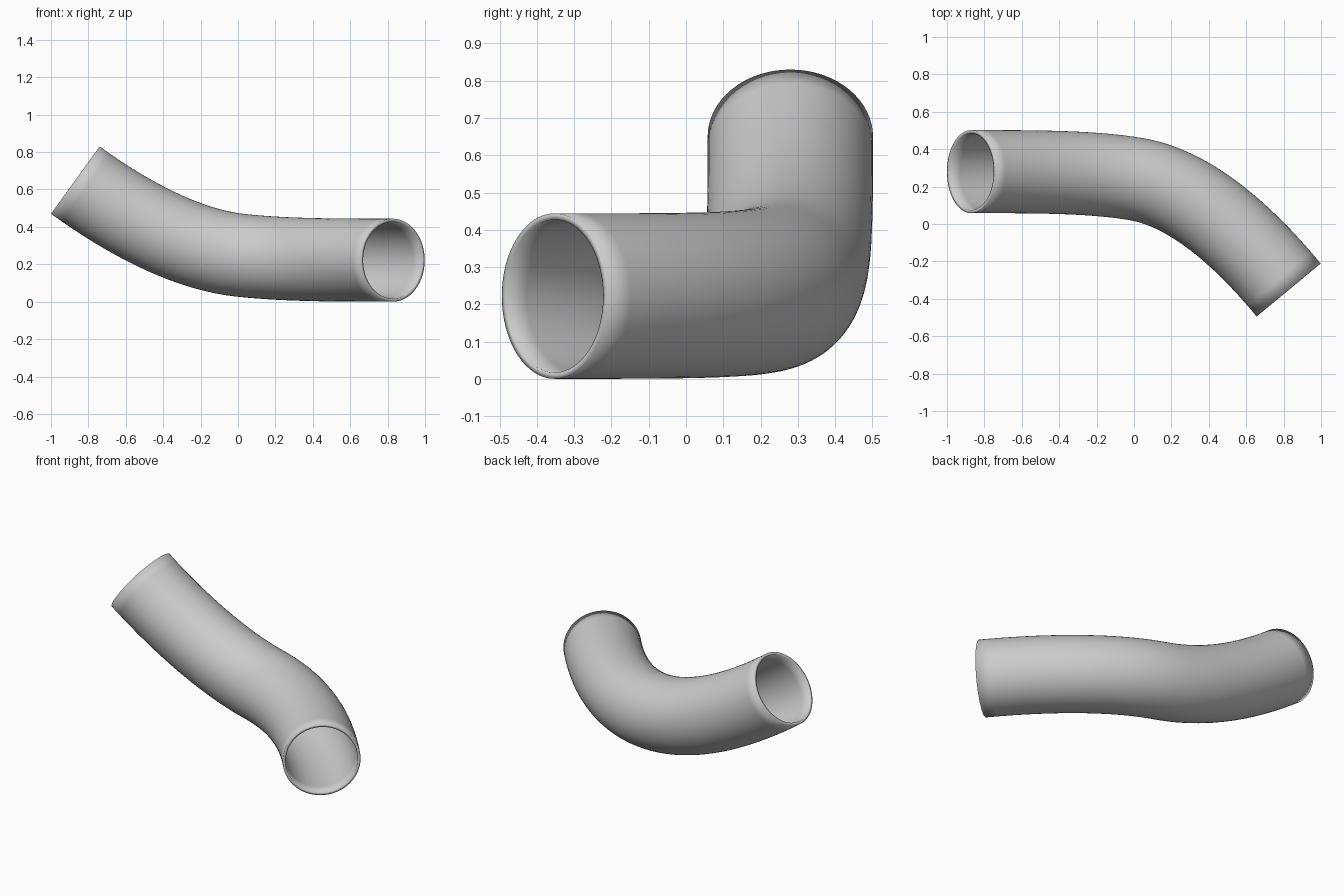
import bpy, bmesh
from math import sin, cos, pi
from mathutils import Vector

if "Cube" in bpy.data.objects:
    bpy.data.objects.remove(bpy.data.objects["Cube"])

R_OUT, R_IN = 0.222, 0.205
STEPS, SIDES = 36, 64

# Centre line: two straight runs joined by a double bend
P = [Vector(p) for p in ((-0.87, 0.28, 0.65), (-0.277, 0.28, 0.222),
                         (0.304, 0.28, 0.222), (0.827, -0.353, 0.222))]
MID = (P[1] + P[2]) / 2


def quad(a, b, c, s):
    return a * (1 - s) ** 2 + b * 2 * s * (1 - s) + c * s * s


def path(t):
    soft = (P[0] * (1 - t) ** 3 + P[1] * 3 * t * (1 - t) ** 2
            + P[2] * 3 * t * t * (1 - t) + P[3] * t ** 3)
    if t < 0.5:
        tight = quad(P[0], P[1], MID, 2 * t)
    else:
        tight = quad(MID, P[2], P[3], 2 * t - 1)
    return (soft + tight) / 2


# Tangents, with exact directions at both ends
pts = [path(i / STEPS) for i in range(STEPS + 1)]
tans = [(pts[min(i + 1, STEPS)] - pts[max(i - 1, 0)]).normalized()
        for i in range(STEPS + 1)]
tans[0] = (P[1] - P[0]).normalized()
tans[-1] = (P[3] - P[2]).normalized()

bm = bmesh.new()


def ring(p, t, r):
    side = t.cross(Vector((0, 0, 1))).normalized()
    up = side.cross(t)
    return [bm.verts.new(p + r * (side * cos(a) + up * sin(a)))
            for a in (2 * pi * k / SIDES for k in range(SIDES))]


# Outer wall forward, inner wall back, closed into a hollow loop with rims
outer = [ring(p, t, R_OUT) for p, t in zip(pts, tans)]
inner = [ring(p, t, R_IN) for p, t in zip(pts, tans)]
loop = outer + inner[::-1]
for i, a in enumerate(loop):
    b = loop[(i + 1) % len(loop)]
    for k in range(SIDES):
        n = (k + 1) % SIDES
        bm.faces.new((a[k], a[n], b[n], b[k]))
bmesh.ops.recalc_face_normals(bm, faces=bm.faces)
for f in bm.faces:
    f.smooth = True

mesh = bpy.data.meshes.new("bent_pipe")
bm.to_mesh(mesh)
bm.free()
bpy.context.collection.objects.link(bpy.data.objects.new("bent_pipe", mesh))
